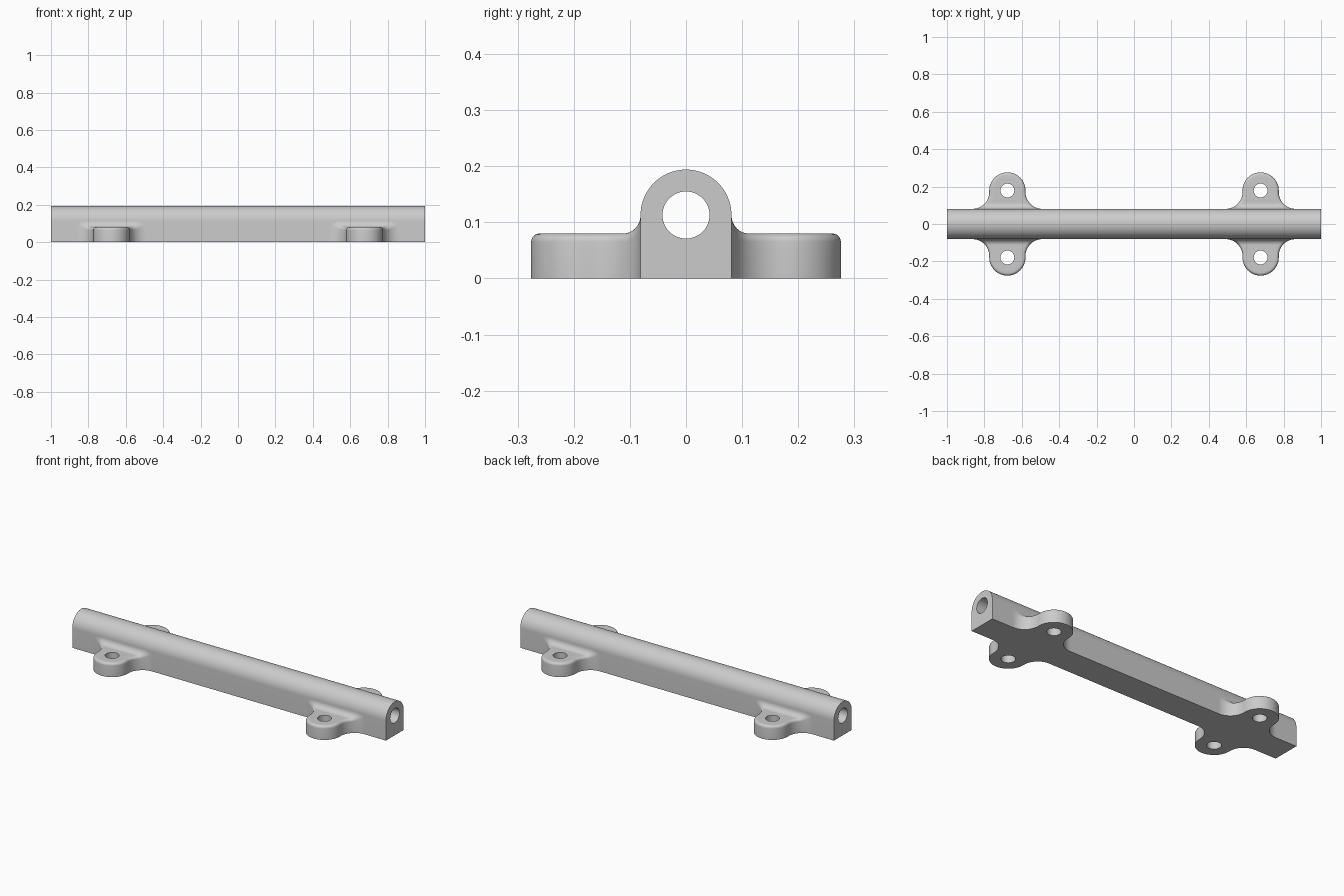
import bpy, bmesh, math

cube = bpy.data.objects.get("Cube")
if cube:
    bpy.data.objects.remove(cube, do_unlink=True)

HALF_LEN, HALF_W, AXIS_Z = 1.0, 0.081, 0.113   # bar
BORE_R = 0.042
EAR_X, EAR_Y, EAR_R, EAR_H = 0.677, 0.179, 0.097, 0.08
BOLT_R, FLARE, EDGE, FILLET = 0.037, 0.09, 0.015, 0.031

grey = bpy.data.materials.new("light grey")
grey.use_nodes = True
colour = (0.6, 0.6, 0.6, 1)
grey.diffuse_color = colour
grey.node_tree.nodes["Principled BSDF"].inputs["Base Color"].default_value = colour


def make_object(name, bm):
    bmesh.ops.remove_doubles(bm, verts=bm.verts, dist=1e-5)
    bmesh.ops.recalc_face_normals(bm, faces=bm.faces)
    mesh = bpy.data.meshes.new(name)
    bm.to_mesh(mesh)
    bm.free()
    mesh.materials.append(grey)
    obj = bpy.data.objects.new(name, mesh)
    bpy.context.collection.objects.link(obj)
    return obj


def drill(obj, radius, depth, location, rotation=(0, 0, 0)):
    """Cut a round hole, then smooth the curved faces."""
    bpy.ops.mesh.primitive_cylinder_add(vertices=48, radius=radius, depth=depth,
                                        location=location, rotation=rotation)
    cutter = bpy.context.object
    cutter.hide_render = True
    cutter.data.materials.append(grey)
    mod = obj.modifiers.new("hole", 'BOOLEAN')
    mod.operation, mod.solver, mod.object = 'DIFFERENCE', 'EXACT', cutter
    bpy.ops.object.select_all(action='DESELECT')
    bpy.context.view_layer.objects.active = obj
    obj.select_set(True)
    bpy.ops.object.modifier_apply(modifier=mod.name)
    bpy.data.objects.remove(cutter, do_unlink=True)
    bpy.ops.object.shade_smooth_by_angle(angle=math.radians(35))


def build_bar():
    """Arched section swept along x, bored end to end."""
    bm = bmesh.new()
    arc = [math.pi * i / 40 for i in range(41)]
    section = [(-HALF_W, 0), (HALF_W, 0)]
    section += [(HALF_W * math.cos(a), AXIS_Z + HALF_W * math.sin(a)) for a in arc]
    face = bm.faces.new([bm.verts.new((-HALF_LEN, y, z)) for y, z in section])
    ext = bmesh.ops.extrude_face_region(bm, geom=[face])
    moved = [v for v in ext["geom"] if isinstance(v, bmesh.types.BMVert)]
    bmesh.ops.translate(bm, verts=moved, vec=(2 * HALF_LEN, 0, 0))
    bar = make_object("bar", bm)
    drill(bar, BORE_R, 3, (0, 0, AXIS_Z), (0, math.pi / 2, 0))


def ear_height(y):
    """Flat top that sweeps up into the bar wall."""
    t = min(max((y - HALF_W) / FILLET, 0), 1)
    return EAR_H + (AXIS_Z - EAR_H) * (1 - math.sqrt(1 - (1 - t) ** 2))


def ear_outline(inset, closed_up=False):
    """Plan outline of an ear moved inward: flare, round tip, flare."""
    flare_y, flare_x = HALF_W + FLARE, EAR_R + FLARE
    steps = [math.pi / 2 * i / 20 for i in range(21)]
    side = []
    for y in [HALF_W - 0.002] + [HALF_W + FLARE * (1 - math.cos(a)) for a in steps]:
        dy = max(y, HALF_W) - flare_y
        x = flare_x - math.sqrt((FLARE + inset) ** 2 - dy ** 2)
        side.append((0 if closed_up else x, y))
    r = 0 if closed_up else EAR_R - inset
    tip = [math.pi * i / 40 for i in range(41)]
    return (side + [(r * math.cos(a), EAR_Y + r * math.sin(a)) for a in tip]
            + [(-x, y) for x, y in reversed(side)])


def build_ear(name, cx, sy):
    bm = bmesh.new()

    def ring(points, height):
        return [bm.verts.new((cx + x, sy * y, height(y))) for x, y in points]

    base = ring(ear_outline(0), lambda y: 0)
    rings = [base]
    # rounded rim, then inward across the top
    rim = [EDGE * (1 - math.cos(math.pi / 2 * i / 6)) for i in range(7)]
    for d in rim + [0.03, 0.05, 0.07, 0.09]:
        drop = EDGE - math.sqrt(max(EDGE ** 2 - max(EDGE - d, 0) ** 2, 0))
        rings.append(ring(ear_outline(d), lambda y: ear_height(y) - drop))
    rings.append(ring(ear_outline(EAR_R, True), ear_height))
    for a, b in zip(rings, rings[1:]):
        for i in range(len(a) - 1):
            bm.faces.new((a[i], a[i + 1], b[i + 1], b[i]))
    # underside and the face buried in the bar
    bm.faces.new(base)
    bm.faces.new([r[0] for r in rings] + [r[-1] for r in reversed(rings[:-1])])
    ear = make_object(name, bm)
    drill(ear, BOLT_R, 0.5, (cx, sy * EAR_Y, 0.05))


build_bar()
for side, sx in (("left", 1), ("right", -1)):
    for end, sy in (("front", -1), ("back", 1)):
        build_ear(f"{end}_{side}_mounting_ear", sx * EAR_X, sy)
